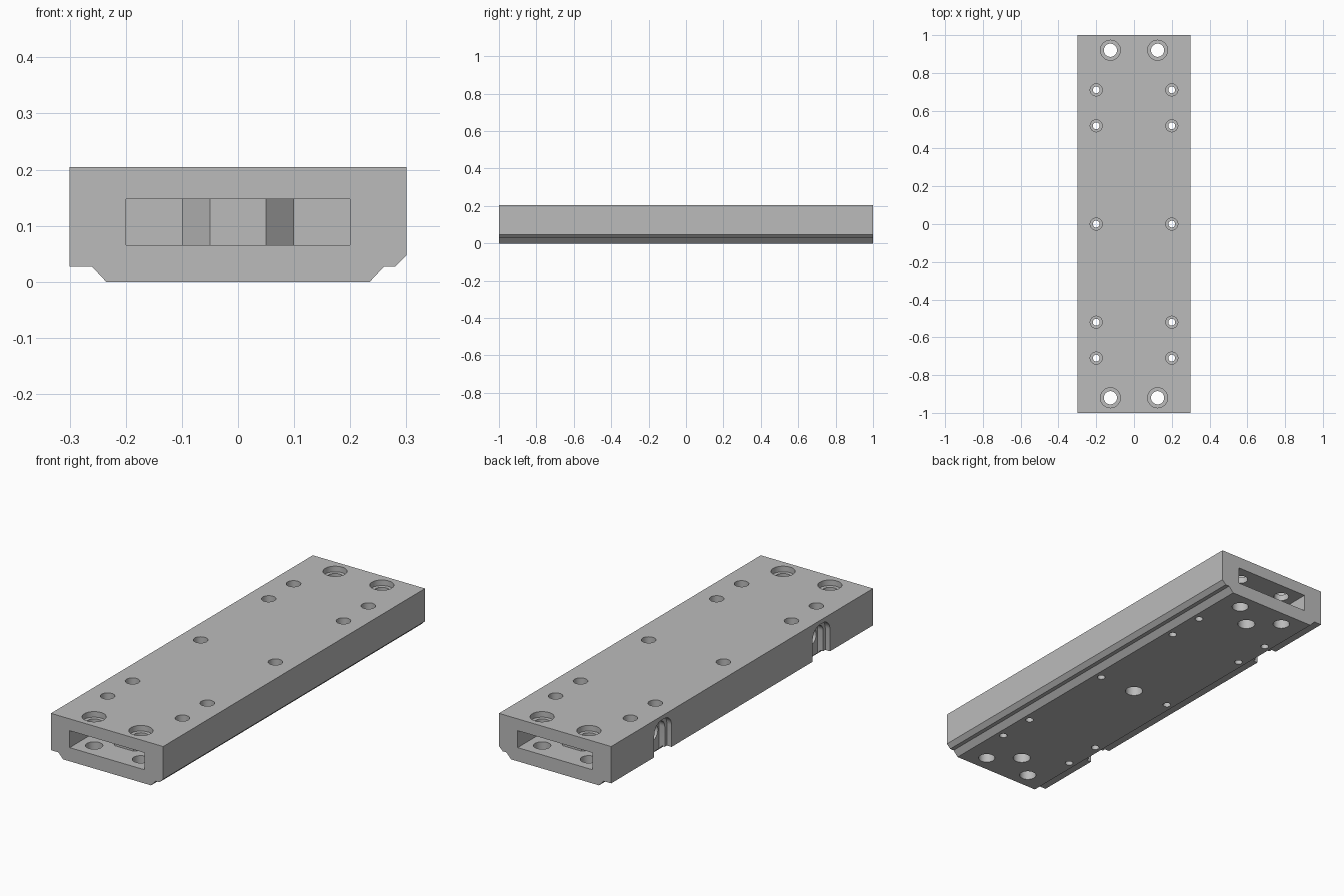
import bpy, bmesh, math
from mathutils import Matrix

cube = bpy.data.objects.get("Cube")
if cube:
    bpy.data.objects.remove(cube, do_unlink=True)

grey = bpy.data.materials.new("machined grey")
grey.use_nodes = True
colour = (0.5, 0.5, 0.5, 1)
grey.diffuse_color = colour
grey.node_tree.nodes["Principled BSDF"].inputs["Base Color"].default_value = colour


def make(name, bm):
    bmesh.ops.recalc_face_normals(bm, faces=bm.faces)
    mesh = bpy.data.meshes.new(name)
    bm.to_mesh(mesh)
    bm.free()
    mesh.materials.append(grey)
    obj = bpy.data.objects.new(name, mesh)
    bpy.context.collection.objects.link(obj)
    return obj


def prism(bm, points, place, depth):
    """Extrude a flat outline; place turns (u, v) into a 3D point."""
    face = bm.faces.new([bm.verts.new(place(u, v)) for u, v in points])
    new = bmesh.ops.extrude_face_region(bm, geom=[face])["geom"]
    verts = [g for g in new if isinstance(g, bmesh.types.BMVert)]
    bmesh.ops.translate(bm, verts=verts, vec=depth)


def drill(bm, x, y, r, z0, z1):
    bmesh.ops.create_cone(bm, cap_ends=True, segments=40, radius1=r, radius2=r,
                          depth=z1 - z0, matrix=Matrix.Translation((x, y, (z0 + z1) / 2)))


# Long body: step and chamfer on one side, bevelled lip on the other
bm = bmesh.new()
outline = [(-.3, .205), (-.3, .027), (-.26, .027), (-.235, 0), (.235, 0),
           (.26, .027), (.28, .027), (.3, .047), (.3, .205)]
prism(bm, outline, lambda x, z: (x, -1, z), (0, 2, 0))
plate = make("mounting_plate", bm)
cutters = []

# End pockets, each with a bevelled boss standing at its back
bm = bmesh.new()
half = [(.2, 1.05), (.2, .78), (.1, .78), (.1, .82), (.05, .87)]
pocket = half + [(-x, y) for x, y in reversed(half)]
for s in (-1, 1):
    prism(bm, pocket, lambda x, y: (x, s * y, .066), (0, 0, .082))
cutters.append(make("end_pockets", bm))

# Wide and narrow bores are kept in separate cutters
wide, narrow = bmesh.new(), bmesh.new()
for x in (-.125, .125):
    for y in (-.92, .92):
        drill(wide, x, y, .053, .178, .25)
        drill(wide, x, y, .038, -.05, .1)
        drill(narrow, x, y, .035, -.06, .26)
for x in (-.2, .2):
    for y in (-.71, -.52, 0, .52, .71):
        drill(wide, x, y, .032, .13, .25)
        drill(narrow, x, y, .018, -.06, .26)
# Blind locating holes in the underside
for y in (-.815, 0, .815):
    drill(narrow, 0, y, .04, -.06, .06)
cutters += [make("counterbores", wide), make("through_holes", narrow)]

# Two stepped arches in the right side, each leading to a round port
ports = bmesh.new()
for r, top, x_in in ((.066, .185, -.275), (.05, .165, -.245)):
    bm = bmesh.new()
    corner = r * .8
    arc = [(r - corner + corner * math.cos(a), top - corner + corner * math.sin(a))
           for a in (math.pi / 2 * i / 8 for i in range(9))]
    arch = [(r, -.05)] + arc
    arch += [(-u, v) for u, v in reversed(arch)]
    for s in (-1, 1):
        prism(bm, arch, lambda u, z: (-.35, s * .605 + u, z), (x_in + .35, 0, 0))
    cutters.append(make("side_arch", bm))
for s in (-1, 1):
    bmesh.ops.create_cone(ports, cap_ends=True, segments=40, radius1=.04, radius2=.04, depth=.2,
                          matrix=Matrix.Translation((-.25, s * .605, .107))
                          @ Matrix.Rotation(math.pi / 2, 4, "Y"))
cutters.append(make("side_ports", ports))

# Cut everything, keep the finished mesh and drop the cutters
for cutter in cutters:
    cutter.hide_render = True
    mod = plate.modifiers.new(cutter.name, "BOOLEAN")
    mod.operation = "DIFFERENCE"
    mod.solver = "EXACT"
    mod.object = cutter
graph = bpy.context.evaluated_depsgraph_get()
plate_mesh = bpy.data.meshes.new_from_object(plate.evaluated_get(graph))
plate.modifiers.clear()
plate.data = plate_mesh
for cutter in cutters:
    bpy.data.objects.remove(cutter, do_unlink=True)

# Smooth bores, sharp edges
bpy.ops.object.select_all(action="DESELECT")
plate.select_set(True)
bpy.context.view_layer.objects.active = plate
bpy.ops.object.shade_smooth_by_angle(angle=math.radians(30))
